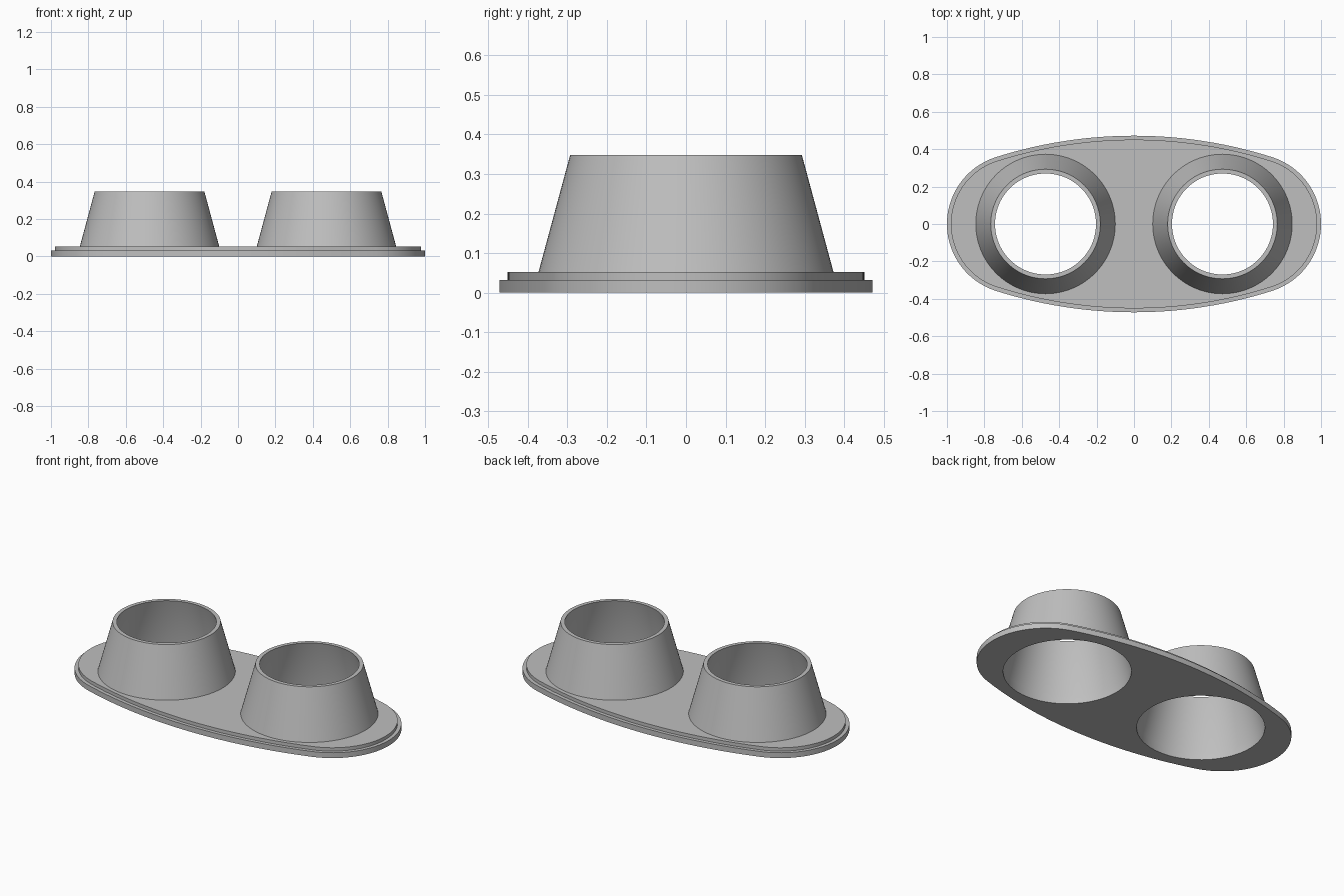
import bpy, bmesh, math

if "Cube" in bpy.data.objects:
    bpy.data.objects.remove(bpy.data.objects["Cube"])

grey = bpy.data.materials.new("plain grey")
grey.diffuse_color = (0.52, 0.52, 0.52, 1)
grey.use_nodes = True
grey.node_tree.nodes["Principled BSDF"].inputs["Base Color"].default_value = grey.diffuse_color

CUP_X = 0.473       # cup centre distance from the middle
SEG = 96


def finish(bm, name):
    bmesh.ops.recalc_face_normals(bm, faces=bm.faces)
    me = bpy.data.meshes.new(name)
    bm.to_mesh(me)
    bm.free()
    me.materials.append(grey)
    ob = bpy.data.objects.new(name, me)
    bpy.context.collection.objects.link(ob)
    bpy.ops.object.select_all(action='DESELECT')
    ob.select_set(True)
    bpy.context.view_layer.objects.active = ob
    bpy.ops.object.shade_smooth_by_angle(angle=math.radians(30))
    return ob


def outline(inset):
    """Four tangent arcs: tight ends, shallow long sides."""
    r, R, cx, cy = 0.375 - inset, 2.437 - inset, 0.625, 2.437 - 0.472
    a = math.atan2(cy, cx)                      # tangent angle
    pts = []
    for centre, rad, a0, a1, n in (
            ((cx, 0), r, -a, a, 40),
            ((0, -cy), R, a, math.pi - a, 28),
            ((-cx, 0), r, math.pi - a, math.pi + a, 40),
            ((0, cy), R, math.pi + a, 2 * math.pi - a, 28)):
        for i in range(n):
            t = a0 + (a1 - a0) * i / n
            pts.append((centre[0] + rad * math.cos(t), centre[1] + rad * math.sin(t)))
    return pts


def circle(x, r):
    return [(x + r * math.cos(2 * math.pi * i / SEG), r * math.sin(2 * math.pi * i / SEG))
            for i in range(SEG)]


def ring(bm, pts, z):
    return [bm.verts.new((x, y, z)) for x, y in pts]


def bridge(bm, lo, hi):
    for i in range(len(lo)):
        j = (i + 1) % len(lo)
        bm.faces.new((lo[i], lo[j], hi[j], hi[i]))


def fill(bm, loops):
    edges = []
    for lp in loops:
        for i, v in enumerate(lp):
            w = lp[(i + 1) % len(lp)]
            edges.append(bm.edges.get((v, w)) or bm.edges.new((v, w)))
    bmesh.ops.triangle_fill(bm, edges=edges, use_beauty=True, normal=(0, 0, 1))


# Stepped base plate with two round openings
bm = bmesh.new()
levels = [ring(bm, outline(i), z) for i, z in
          ((0, 0), (0, 0.032), (0.021, 0.032), (0.021, 0.052))]
for lo, hi in zip(levels, levels[1:]):
    bridge(bm, lo, hi)
for level, z, r in ((levels[0], 0, 0.348), (levels[-1], 0.052, 0.373)):
    fill(bm, [level] + [ring(bm, circle(s * CUP_X, r), z) for s in (-1, 1)])
finish(bm, "base_plate")

# Tapered open cups, including the opening through the plate
profile = ((0.348, 0), (0.348, 0.052), (0.27, 0.348), (0.293, 0.348), (0.373, 0.052))
for side, name in ((-1, "left_cup"), (1, "right_cup")):
    bm = bmesh.new()
    rings = [ring(bm, circle(side * CUP_X, r), z) for r, z in profile]
    for lo, hi in zip(rings, rings[1:]):
        bridge(bm, lo, hi)
    finish(bm, name)
